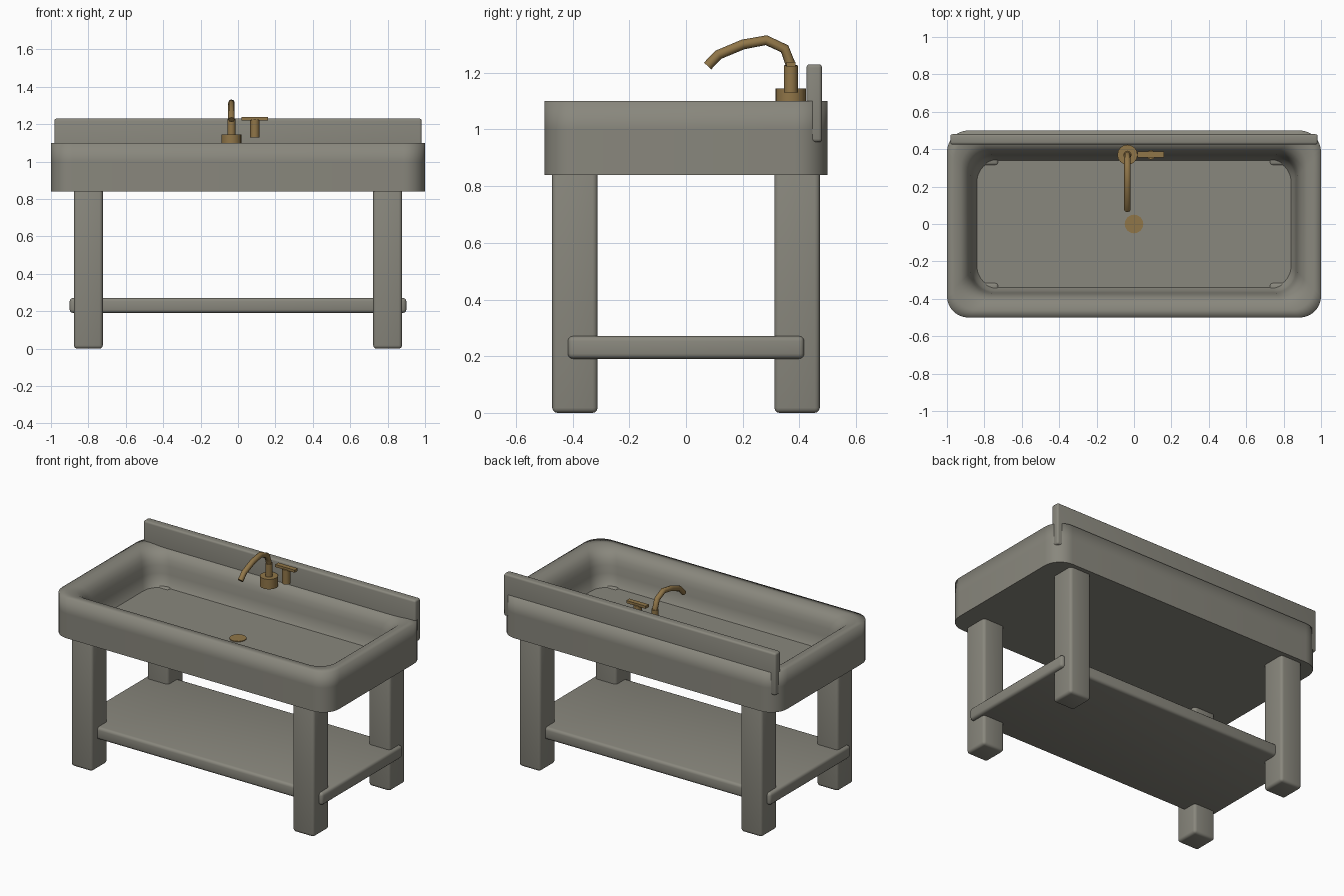
import bpy, bmesh
from math import cos, sin, pi, radians

if "Cube" in bpy.data.objects:
    bpy.data.objects.remove(bpy.data.objects["Cube"])


def material(name, *rgb):
    mat = bpy.data.materials.new(name)
    mat.diffuse_color = (*rgb, 1)
    mat.use_nodes = True
    mat.node_tree.nodes["Principled BSDF"].inputs["Base Color"].default_value = mat.diffuse_color
    return mat


brass = material("brass", 0.28, 0.18, 0.065)
stone = material("stone", 0.25, 0.243, 0.205)


def smooth(ob, angle=40):
    bpy.ops.object.select_all(action='DESELECT')
    ob.select_set(True)
    bpy.context.view_layer.objects.active = ob
    bpy.ops.object.shade_smooth_by_angle(angle=radians(angle))


def box(name, x, y, z, bevel, mat=stone):
    """Bevelled box spanning the given (min, max) ranges."""
    bpy.ops.mesh.primitive_cube_add(size=1)
    ob = bpy.context.object
    ob.name = name
    for v in ob.data.vertices:
        v.co = [lo + (c + 0.5) * (hi - lo) for c, (lo, hi) in zip(v.co, (x, y, z))]
    if bevel:
        mod = ob.modifiers.new("bevel", 'BEVEL')
        mod.width, mod.segments = bevel, 3
        smooth(ob, 180)
    ob.data.materials.append(mat)
    return ob


def cylinder(name, x, y, z0, z1, r, sides):
    bpy.ops.mesh.primitive_cylinder_add(vertices=sides, radius=r, depth=z1 - z0,
                                        location=(x, y, (z0 + z1) / 2))
    ob = bpy.context.object
    ob.name = name
    ob.data.materials.append(brass)
    smooth(ob)
    return ob


def rounded_ring(bm, hx, hy, z, r=0.115, n=8):
    """Ring of vertices around a rounded rectangle."""
    ring = []
    for k, (sx, sy) in enumerate(((1, 1), (-1, 1), (-1, -1), (1, -1))):
        for i in range(n + 1):
            a = pi / 2 * (k + i / n)
            ring.append(bm.verts.new((sx * (hx - r) + r * cos(a),
                                      sy * (hy - r) + r * sin(a), z)))
    return ring


# Basin: rounded rectangles lofted along an (inset, height) profile
profile = [(0, 0.84), (0, 1.0), (0, 1.10), (0.04, 1.10), (0.075, 1.093), (0.10, 1.073),
           (0.117, 1.045), (0.127, 1.01), (0.134, 0.96), (0.142, 0.915), (0.16, 0.885)]
bm = bmesh.new()
rings = [rounded_ring(bm, 1 - d, 0.5 - d, z) for d, z in profile]
for a, b in zip(rings, rings[1:]):
    for i in range(len(a)):
        j = (i + 1) % len(a)
        bm.faces.new((a[i], a[j], b[j], b[i])).smooth = True
for f in (bm.faces.new(rings[0][::-1]), bm.faces.new(rings[-1])):
    for e in f.edges:
        e.smooth = False
mesh = bpy.data.meshes.new("basin")
bm.to_mesh(mesh)
bm.free()
mesh.materials.append(stone)
bpy.context.collection.objects.link(bpy.data.objects.new("basin", mesh))

# Backsplash and lower shelf
box("backsplash", (-0.982, 0.982), (0.425, 0.48), (0.955, 1.23), 0.012)
box("shelf", (-0.90, 0.90), (-0.417, 0.417), (0.191, 0.271), 0.018)

# Legs
for sx, side in ((-1, "left"), (1, "right")):
    for sy, end in ((-1, "front"), (1, "back")):
        cx, cy = sx * 0.8, sy * 0.392
        box(f"{end}_{side}_leg", (cx - 0.077, cx + 0.077), (cy - 0.08, cy + 0.08),
            (0, 0.892), 0.018)

# Tap body
cylinder("tap_base", -0.035, 0.37, 1.08, 1.145, 0.054, 16)
cylinder("tap_stem", -0.035, 0.37, 1.14, 1.227, 0.022, 12)

# Curved spout
path = [(0.37, 1.215), (0.367, 1.235), (0.348, 1.285), (0.283, 1.315),
        (0.201, 1.30), (0.115, 1.264), (0.076, 1.224)]
curve = bpy.data.curves.new("spout", 'CURVE')
curve.dimensions = '3D'
curve.bevel_depth, curve.bevel_resolution, curve.use_fill_caps = 0.0175, 2, True
spline = curve.splines.new('POLY')
spline.points.add(len(path) - 1)
for p, (y, z) in zip(spline.points, path):
    p.co = (-0.035, y, z, 1)
spout = bpy.data.objects.new("spout", curve)
bpy.context.collection.objects.link(spout)
curve.materials.append(brass)

# Tap handle and drain
cylinder("handle_post", 0.09, 0.37, 1.13, 1.225, 0.025, 12)
box("handle_lever", (0.02, 0.16), (0.355, 0.387), (1.221, 1.238), 0, brass)
cylinder("drain", 0, 0, 0.88, 0.89, 0.05, 16)
